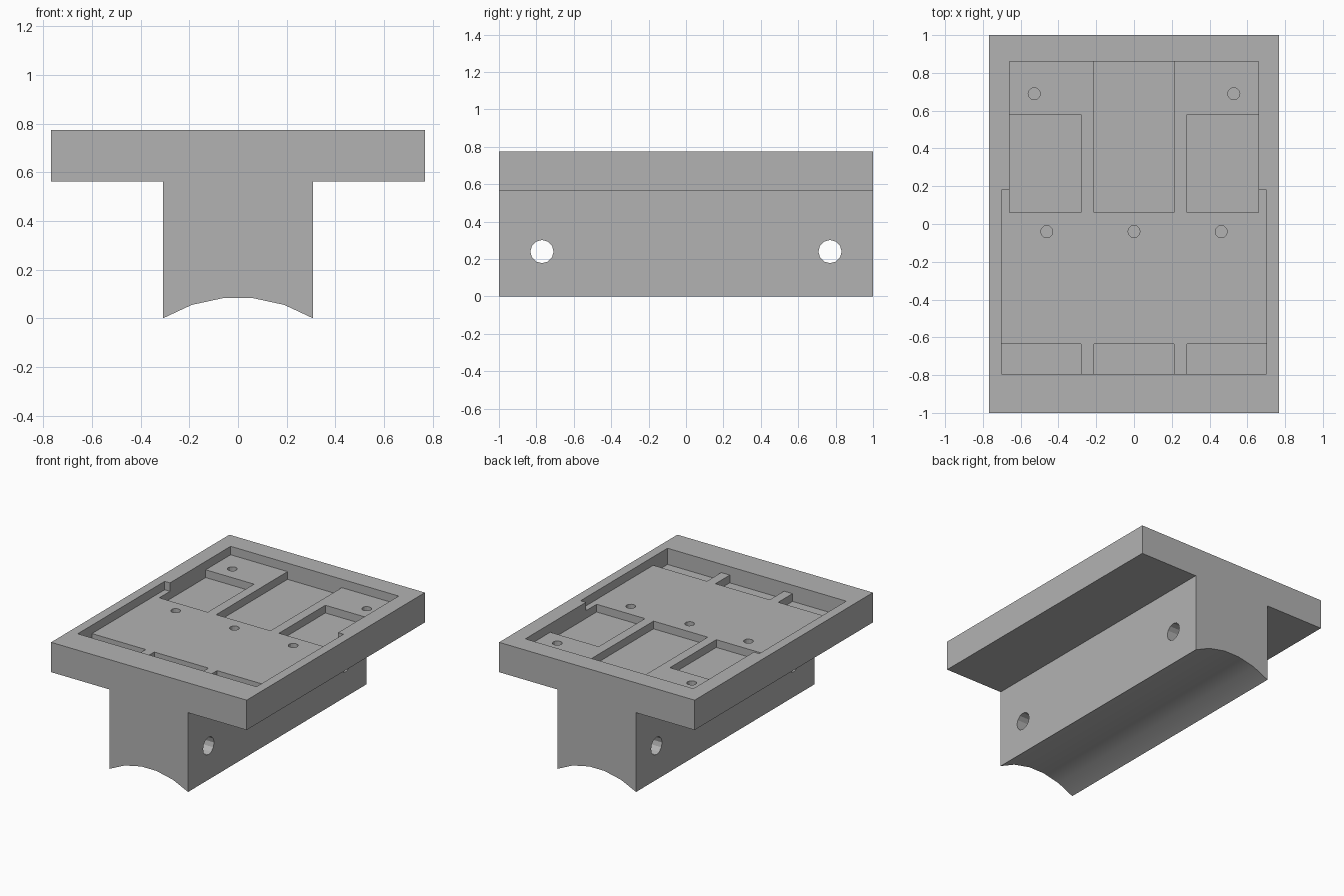
import bpy, bmesh, math
from mathutils import Matrix

cube = bpy.data.objects.get("Cube")
if cube:
    bpy.data.objects.remove(cube, do_unlink=True)

grey = bpy.data.materials.new("plain grey")
grey.use_nodes = True
COLOUR = (0.45, 0.45, 0.45, 1)
grey.diffuse_color = COLOUR
grey.node_tree.nodes["Principled BSDF"].inputs["Base Color"].default_value = COLOUR

TOP = 0.775          # top of the plate
FLOOR = TOP - 0.06   # floor of the main recess
DEEP = FLOOR - 0.055 # floor of the pockets


def make_object(name, bm):
    bmesh.ops.recalc_face_normals(bm, faces=bm.faces)
    mesh = bpy.data.meshes.new(name)
    bm.to_mesh(mesh)
    bm.free()
    mesh.materials.append(grey)
    obj = bpy.data.objects.new(name, mesh)
    bpy.context.collection.objects.link(obj)
    return obj


def extrude_outline(name, points, vector):
    bm = bmesh.new()
    face = bm.faces.new([bm.verts.new(p) for p in points])
    result = bmesh.ops.extrude_face_region(bm, geom=[face])
    verts = [v for v in result["geom"] if isinstance(v, bmesh.types.BMVert)]
    bmesh.ops.translate(bm, verts=verts, vec=vector)
    return make_object(name, bm)


def pocket(name, x0, x1, y0, y1, floor):
    pts = [(x0, y0, floor), (x1, y0, floor), (x1, y1, floor), (x0, y1, floor)]
    return extrude_outline(name, pts, (0, 0, 1 - floor))


def drill(name, centre, radius, length, along_x=False):
    bm = bmesh.new()
    matrix = Matrix.Translation(centre)
    if along_x:
        matrix = matrix @ Matrix.Rotation(math.pi / 2, 4, 'Y')
    bmesh.ops.create_cone(bm, cap_ends=True, segments=12, radius1=radius,
                          radius2=radius, depth=length, matrix=matrix)
    return make_object(name, bm)


# T-shaped body with an arched underside
half = [(0.06, 0.083), (0.19, 0.055), (0.308, 0), (0.308, 0.563),
        (0.768, 0.563), (0.768, TOP)]
profile = half + [(-x, z) for x, z in reversed(half)]
body = extrude_outline("mounting_block", [(x, -1, z) for x, z in profile], (0, 2, 0))

# Main recess, wider towards the front
right = [(0.702, -0.795), (0.702, 0.18), (0.66, 0.18), (0.66, 0.86)]
outline = right + [(-x, y) for x, y in reversed(right)]
cutters = [extrude_outline("recess_cutter", [(x, y, FLOOR) for x, y in outline],
                           (0, 0, 1 - FLOOR))]

# Deeper pockets in the recess floor
cutters += [pocket("centre_pocket_cutter", -0.213, 0.213, 0.06, 0.86, DEEP),
            pocket("front_pocket_cutter", -0.213, 0.213, -0.795, -0.635, DEEP)]
for side, s in (("left", 1), ("right", -1)):
    a, b, c = 0.28 * s, 0.66 * s, 0.702 * s
    cutters += [pocket(side + "_pocket_cutter", a, b, 0.06, 0.58, DEEP),
                pocket(side + "_front_pocket_cutter", a, c, -0.795, -0.635, DEEP)]

# Screw holes in the recess floor
for x, y in ((-0.462, -0.04), (0, -0.04), (0.462, -0.04), (-0.528, 0.69), (0.528, 0.69)):
    cutters.append(drill("screw_hole_cutter", (x, y, FLOOR), 0.032, 0.2))

# Cross holes through the stem
for y in (-0.77, 0.77):
    cutters.append(drill("cross_hole_cutter", (0, y, 0.24), 0.062, 1, True))

# Cut in order, then bake and discard the cutters
for cutter in cutters:
    cutter.hide_render = True
    mod = body.modifiers.new("cut", 'BOOLEAN')
    mod.operation = 'DIFFERENCE'
    mod.solver = 'EXACT'
    mod.object = cutter
bpy.context.view_layer.update()
baked = bpy.data.meshes.new_from_object(
    body.evaluated_get(bpy.context.evaluated_depsgraph_get()))
body.modifiers.clear()
body.data = baked
baked.materials.clear()
baked.materials.append(grey)
for poly in baked.polygons:
    poly.material_index = 0
for cutter in cutters:
    bpy.data.objects.remove(cutter, do_unlink=True)

bpy.ops.object.select_all(action='DESELECT')
body.select_set(True)
bpy.context.view_layer.objects.active = body
bpy.ops.object.shade_smooth_by_angle(angle=math.radians(25))
